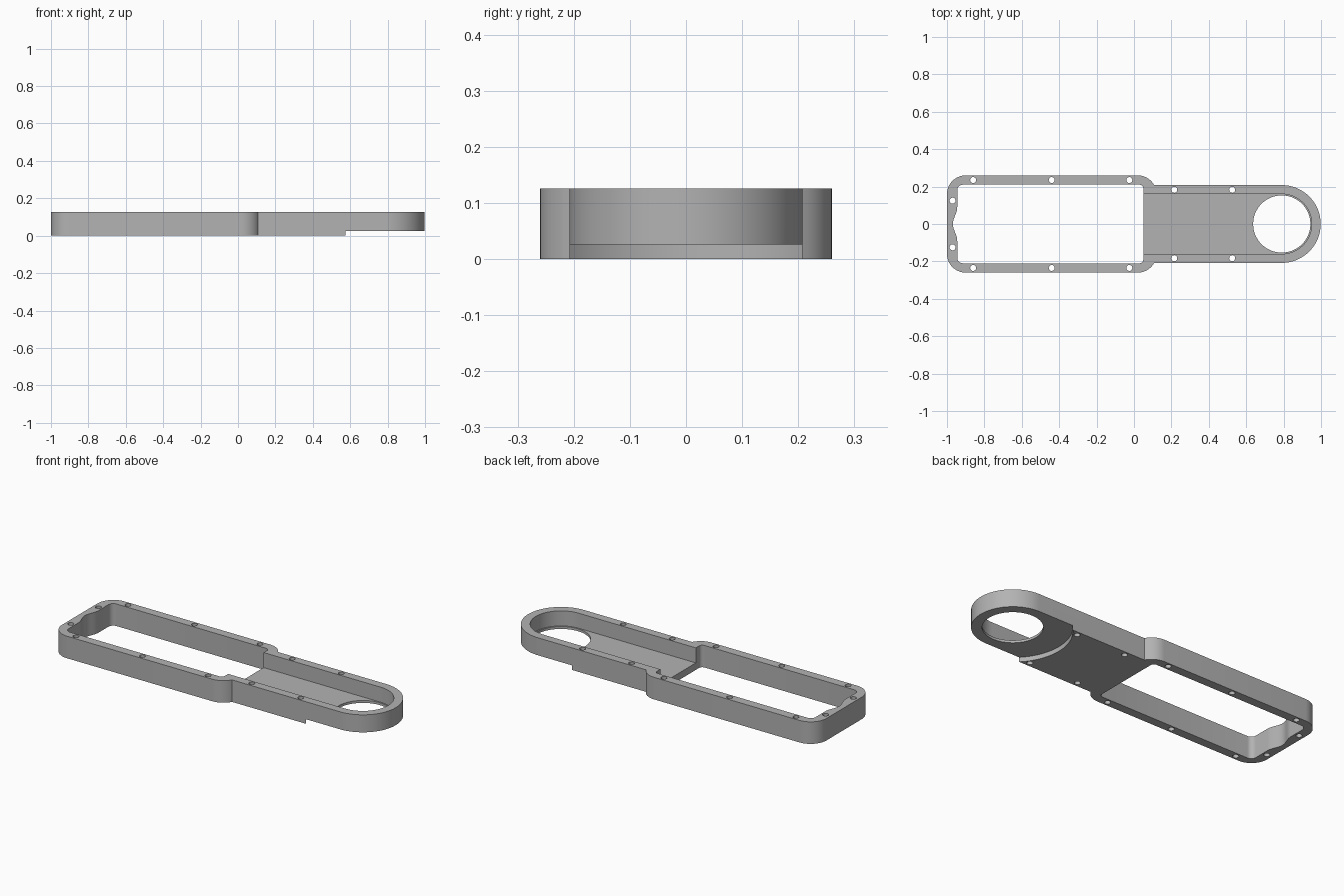
import bpy, bmesh
from math import sin, cos, pi, radians

cube = bpy.data.objects.get("Cube")
if cube:
    bpy.data.objects.remove(cube, do_unlink=True)

grey = bpy.data.materials.new("plain grey")
grey.use_nodes = True
colour = (0.45, 0.45, 0.45, 1)
grey.diffuse_color = colour
grey.node_tree.nodes["Principled BSDF"].inputs["Base Color"].default_value = colour

HEIGHT, FLOOR, STEP = 0.126, 0.04, 0.026
RING_X = 0.79


def arc(cx, cy, r, start, end, n=10):
    angles = [radians(start + (end - start) * i / n) for i in range(n + 1)]
    return [(cx + r * cos(a), cy + r * sin(a)) for a in angles]


def mirrored(half):
    """Close a half outline (y >= 0) across the x axis."""
    return half + [(x, -y) for x, y in reversed(half) if y > 1e-5]


def prism(name, outline, z0, z1):
    """Extrude a flat outline between two heights."""
    bm = bmesh.new()
    face = bm.faces.new([bm.verts.new((x, y, z0)) for x, y in outline])
    top = bmesh.ops.extrude_face_region(bm, geom=[face])["geom"]
    verts = [v for v in top if isinstance(v, bmesh.types.BMVert)]
    bmesh.ops.translate(bm, verts=verts, vec=(0, 0, z1 - z0))
    bmesh.ops.recalc_face_normals(bm, faces=bm.faces)
    mesh = bpy.data.meshes.new(name)
    bm.to_mesh(mesh)
    bm.free()
    mesh.materials.append(grey)
    obj = bpy.data.objects.new(name, mesh)
    bpy.context.collection.objects.link(obj)
    return obj


def cut(body, outline, z0=-0.1, z1=0.3):
    """Subtract an extruded outline from the body."""
    cutter = prism("cutter", outline, z0, z1)
    cutter.hide_render = True
    mod = body.modifiers.new("cut", "BOOLEAN")
    mod.operation, mod.solver, mod.object = "DIFFERENCE", "EXACT", cutter
    bpy.ops.object.modifier_apply(modifier=mod.name)
    bpy.data.objects.remove(cutter, do_unlink=True)


# Outer shell: wide rounded tray running into a narrow round-ended arm
half = arc(RING_X, 0, 0.208, 0, 90, 24)
half += arc(0.02, 0.16, 0.1, 28.7, 90)
half += arc(-0.9, 0.16, 0.1, 90, 180)
housing = prism("housing", mirrored(half), 0, HEIGHT)
bpy.context.view_layer.objects.active = housing
housing.select_set(True)

# Open window through the tray, with a shallow scallop in the end wall
half = arc(0.03, 0.19, 0.02, 0, 90, 5) + arc(-0.915, 0.18, 0.03, 90, 180, 6)
half += [(-0.945 - 0.0115 * (1 - cos(pi * i / 10)), 0.09 * (1 - i / 10))
         for i in range(11)]
cut(housing, mirrored(half))

# Pocket in the arm, leaving a thin floor
cut(housing, mirrored(arc(RING_X, 0, 0.16, 0, 90, 24) + [(0.0, 0.16)]), FLOOR)

# Round opening and curved relief under the arm end
cut(housing, arc(RING_X, 0, 0.153, 0, 360, 64)[:-1])
cut(housing, arc(RING_X, 0, 0.3, 0, 360, 96)[:-1], -0.1, STEP)

# Screw holes along the rim
holes = [(x, 0.235) for x in (-0.86, -0.44, -0.025)]
holes += [(x, 0.183) for x in (0.215, 0.525)] + [(-0.97, 0.125)]
for x, y in holes:
    for side in (1, -1):
        cut(housing, arc(x, side * y, 0.016, 0, 360, 20)[:-1])

bpy.ops.object.shade_smooth_by_angle(angle=radians(30))
